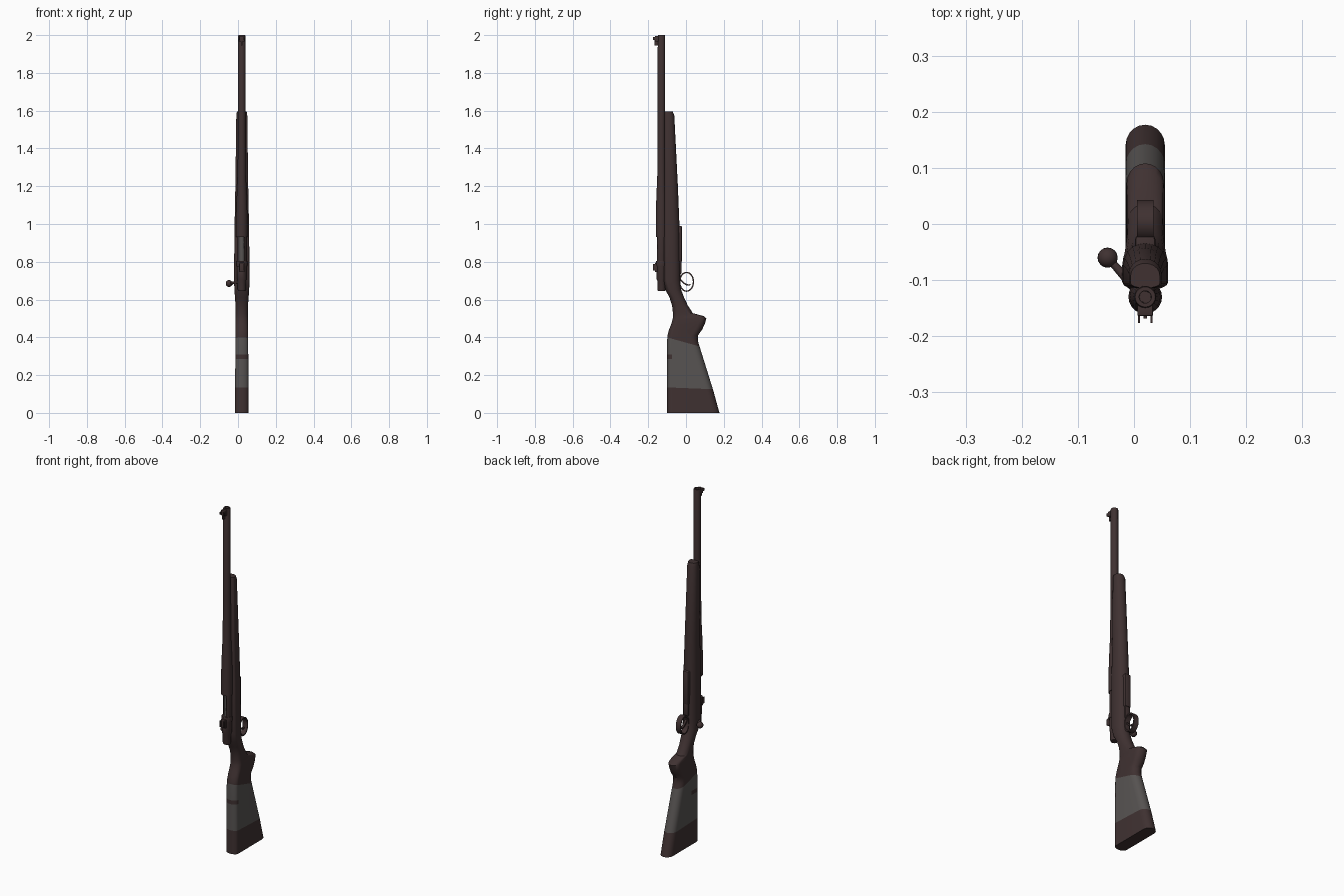
import bpy, bmesh, math
from mathutils import Vector

if "Cube" in bpy.data.objects:
    bpy.data.objects.remove(bpy.data.objects["Cube"])

CX, BY = 0.02, -0.13  # centre plane and bore axis


def material(name, rgb):
    m = bpy.data.materials.new(name)
    m.use_nodes = True
    m.diffuse_color = (*rgb, 1)
    m.node_tree.nodes["Principled BSDF"].inputs["Base Color"].default_value = (*rgb, 1)
    return m


BROWN = material("dark brown", (0.050, 0.031, 0.031))
GREY = material("warm grey", (0.095, 0.087, 0.084))


def finish(name, bm, mats=(BROWN,), angle=35):
    bmesh.ops.recalc_face_normals(bm, faces=bm.faces)
    me = bpy.data.meshes.new(name)
    bm.to_mesh(me)
    bm.free()
    ob = bpy.data.objects.new(name, me)
    bpy.context.collection.objects.link(ob)
    for m in mats:
        me.materials.append(m)
    bpy.ops.object.select_all(action="DESELECT")
    ob.select_set(True)
    bpy.context.view_layer.objects.active = ob
    bpy.ops.object.shade_smooth_by_angle(angle=math.radians(angle))
    return ob


def loft(rings, closed=False):
    """Skin a list of point rings, capping the ends unless closed."""
    bm = bmesh.new()
    vs = [[bm.verts.new(p) for p in ring] for ring in rings]
    n = len(vs[0])
    pairs = list(zip(vs, vs[1:])) + ([(vs[-1], vs[0])] if closed else [])
    for a, b in pairs:
        for i in range(n):
            j = (i + 1) % n
            bm.faces.new((a[i], a[j], b[j], b[i]))
    if not closed:
        bm.faces.new(vs[0])
        bm.faces.new(vs[-1])
    return bm


def turned(name, profile, mat=BROWN, sides=20):
    """Round part about the bore axis from (radius, height) pairs."""
    turn = [2 * math.pi * i / sides for i in range(sides)]
    rings = [[(CX + r * math.cos(a), BY + r * math.sin(a), z) for a in turn] for r, z in profile]
    return finish(name, loft(rings), (mat,))


def box(name, x, y, z, bevel=0.0):
    bm = bmesh.new()
    bmesh.ops.create_cube(bm, size=1)
    for v in bm.verts:
        v.co = [lo + (c + 0.5) * (hi - lo) for c, (lo, hi) in zip(v.co, (x, y, z))]
    if bevel:
        bmesh.ops.bevel(bm, geom=bm.edges[:], offset=bevel, segments=2, affect="EDGES", profile=0.5)
    return finish(name, bm)


def rod(name, a, b, r1, r2):
    a, b = Vector(a), Vector(b)
    bm = bmesh.new()
    bmesh.ops.create_cone(bm, cap_ends=True, segments=12, radius1=r1, radius2=r2, depth=(b - a).length)
    q = (b - a).to_track_quat("Z", "Y")
    for v in bm.verts:
        v.co = q @ v.co + (a + b) / 2
    return finish(name, bm)


# Stock: stations of height, front y, back y, half width, front rounding
STATIONS = [
    (0.0, -0.10, 0.177, 0.035, 0.022), (0.12, -0.10, 0.144, 0.035, 0.022),
    (0.38, -0.10, 0.063, 0.034, 0.022), (0.41, -0.098, 0.063, 0.034, 0.024),
    (0.44, -0.09, 0.085, 0.034, 0.026), (0.47, -0.078, 0.099, 0.034, 0.028),
    (0.50, -0.07, 0.108, 0.033, 0.028), (0.512, -0.069, 0.095, 0.032, 0.028),
    (0.528, -0.069, 0.036, 0.032, 0.028), (0.57, -0.074, 0.009, 0.033, 0.028),
    (0.61, -0.087, -0.010, 0.036, 0.025), (0.65, -0.108, -0.025, 0.039, 0.022),
    (0.70, -0.118, -0.030, 0.041, 0.015), (0.95, -0.118, -0.033, 0.039, 0.012),
    (1.20, -0.116, -0.043, 0.034, 0.010), (1.575, -0.115, -0.062, 0.029, 0.008),
    (1.595, -0.114, -0.070, 0.026, 0.008)]
HALF = 10


def stock_ring(z, front, back, w, round_front):
    depth = min(w * 1.05, (back - front) * 0.5)
    ring = []
    for i in range(HALF + 1):
        a = math.pi * i / HALF
        ring.append((CX + w * math.cos(a), back - depth + depth * math.sin(a), z))
    for i in range(HALF + 1):
        a = math.pi + math.pi * i / HALF
        ring.append((CX + w * math.cos(a), front + round_front * (1 + math.sin(a)), z))
    return ring


bm = loft([stock_ring(*s) for s in STATIONS])


# Painted band on the butt, cut along sloping planes, with a short notch
def band_top(y):
    return 0.40 - 0.28 * (y + 0.1)


def band_low(y):
    return 0.135 - 0.04 * (y + 0.1)


NOTCH = (0.285, 0.308)
cuts = [((0, -0.1, 0.40), (0, 0.28, 1)), ((0, -0.1, 0.135), (0, 0.04, 1)),
        ((0, -0.03, 0), (0, 1, 0)), ((0, -0.075, 0), (0, 1, 0))]
cuts += [((0, 0, z), (0, 0, 1)) for z in NOTCH]
for co, no in cuts:
    near = [f for f in bm.faces if f.calc_center_median().z < 0.48]
    geom = near + list({e for f in near for e in f.edges}) + list({v for f in near for v in f.verts})
    bmesh.ops.bisect_plane(bm, geom=geom, plane_co=co, plane_no=no, dist=1e-5)
for f in bm.faces:
    c = f.calc_center_median()
    in_notch = NOTCH[0] < c.z < NOTCH[1] and c.y < (-0.03 if c.x < CX else -0.075)
    f.material_index = int(band_low(c.y) < c.z < band_top(c.y) and not in_notch)
finish("stock", bm, (BROWN, GREY))

# Barrel with a recessed bore
turned("barrel", [(0.030, 0.93), (0.030, 1.04), (0.027, 1.14), (0.022, 1.26), (0.020, 1.5),
                  (0.0195, 1.995), (0.018, 2.0), (0.011, 2.0), (0.010, 1.94)])

# Receiver with an open loading port
receiver = turned("receiver", [(0.019, 0.645), (0.022, 0.655), (0.022, 0.70), (0.026, 0.71),
                               (0.026, 0.94)])
cutter = box("port_cutter", (-0.03, 0.031), (-0.20, -0.125), (0.805, 0.93))
cut = receiver.modifiers.new("port", "BOOLEAN")
cut.operation, cut.object = "DIFFERENCE", cutter
bpy.context.view_layer.objects.active = receiver
bpy.ops.object.modifier_apply(modifier="port")
bpy.data.objects.remove(cutter)
turned("bolt_body", [(0.015, 0.79), (0.015, 0.935)], GREY)
turned("receiver_ring", [(0.028, 0.775), (0.029, 0.78), (0.029, 0.80), (0.028, 0.805)])

# Bolt handle and knob
KNOB = (-0.047, -0.06, 0.685)
rod("bolt_handle", (0.012, -0.125, 0.695), KNOB, 0.010, 0.006)
bm = bmesh.new()
bmesh.ops.create_uvsphere(bm, u_segments=16, v_segments=10, radius=0.018)
bmesh.ops.translate(bm, verts=bm.verts, vec=KNOB)
finish("bolt_knob", bm, angle=60)

# Sights: a base with a pair of upright ears each
for name, low, high, foot in (("rear_sight", 0.745, 0.795, -0.150), ("front_sight", 1.965, 1.995, -0.145)):
    box(name + "_base", (CX - 0.014, CX + 0.014), (-0.164, foot), (low, high), 0.002)
    for side, sx in (("left", 1), ("right", -1)):
        x = CX + sx * 0.011
        box(f"{name}_{side}_ear", (x - 0.002, x + 0.002), (-0.176, -0.16), (low + 0.008, high - 0.006))
box("front_sight_blade", (CX - 0.003, CX + 0.003), (-0.168, -0.145), (1.945, 1.985))

# Magazine floor plate and guard tang
box("magazine_plate", (CX - 0.018, CX + 0.018), (-0.06, -0.021), (0.80, 0.99), 0.006)
box("guard_tang", (CX - 0.015, CX + 0.015), (-0.05, -0.025), (0.735, 0.81), 0.003)

# Trigger guard: flat oval strap
rings = []
for i in range(28):
    a = 2 * math.pi * i / 28
    rings.append([(CX + x, 0.003 + (0.040 - t) * math.cos(a), 0.694 + (0.053 - t) * math.sin(a))
                  for x, t in ((-0.015, 0), (0.015, 0), (0.015, 0.007), (-0.015, 0.007))])
finish("trigger_guard", loft(rings, closed=True))

# Trigger: curved tapering blade
blade = []
for i in range(8):
    t = i / 7
    y, z, h = -0.035 + 0.058 * t, 0.712 - 0.035 * math.sin(t * 1.9), 0.006 - 0.003 * t
    blade.append([(CX + sx * 0.006, y, z + sz * h) for sx, sz in ((-1, -1), (1, -1), (1, 1), (-1, 1))])
finish("trigger", loft(blade))
